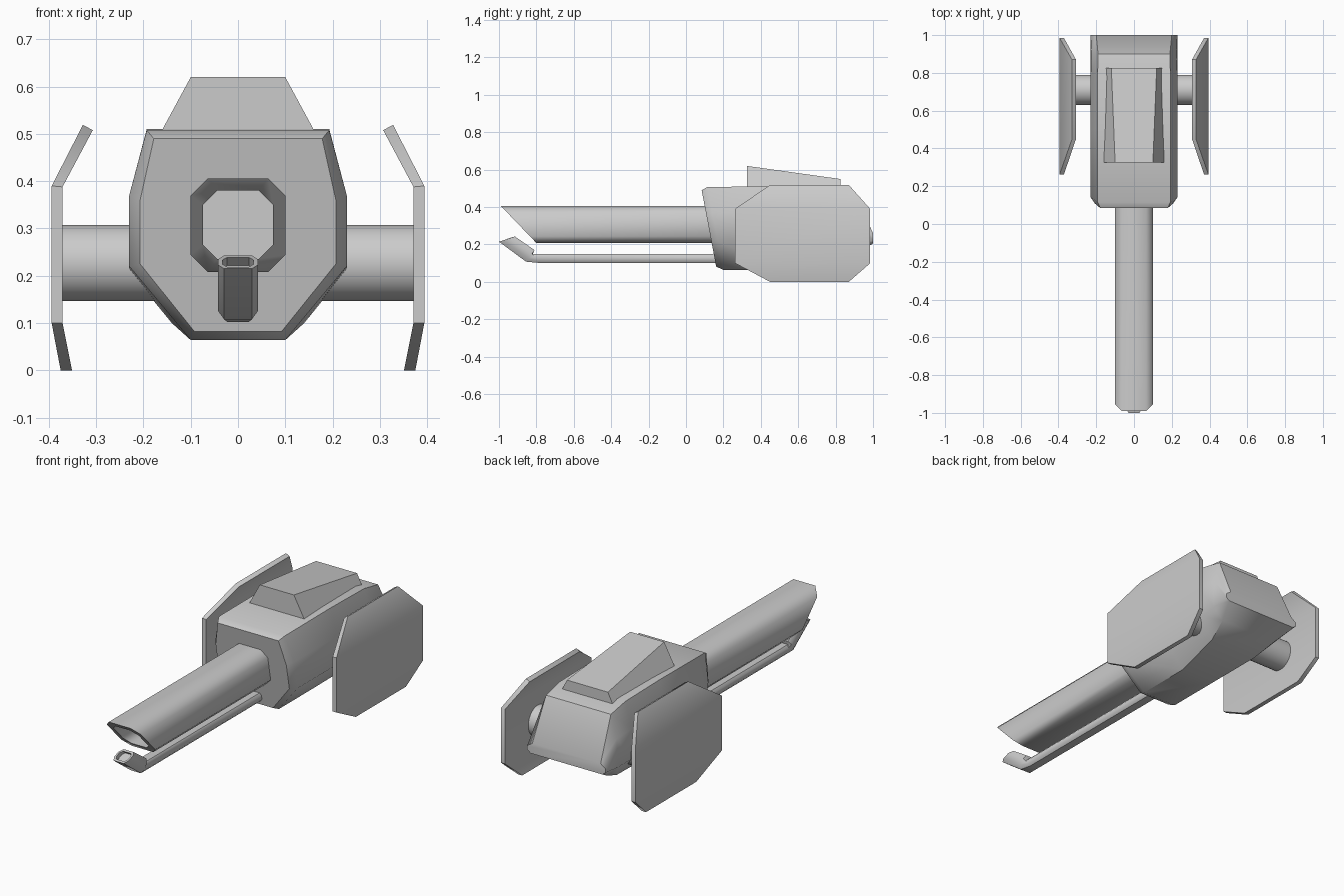
import bpy, bmesh, math

if "Cube" in bpy.data.objects:
    bpy.data.objects.remove(bpy.data.objects["Cube"])


def finish(bm, name, angle=50):
    bmesh.ops.recalc_face_normals(bm, faces=bm.faces[:])
    me = bpy.data.meshes.new(name)
    bm.to_mesh(me)
    bm.free()
    ob = bpy.data.objects.new(name, me)
    bpy.context.collection.objects.link(ob)
    bpy.ops.object.select_all(action='DESELECT')
    ob.select_set(True)
    bpy.context.view_layer.objects.active = ob
    bpy.ops.object.shade_smooth_by_angle(angle=math.radians(angle))
    return ob


def loft(name, rings, angle=50):
    """Skin matching rings of points and cap both ends."""
    bm = bmesh.new()
    vs = [[bm.verts.new(p) for p in r] for r in rings]
    n = len(vs[0])
    for a, b in zip(vs, vs[1:]):
        for i in range(n):
            j = (i + 1) % n
            bm.faces.new((a[i], a[j], b[j], b[i]))
    bm.faces.new(vs[0])
    bm.faces.new(vs[-1])
    return finish(bm, name, angle)


def octagon(half):
    """Mirror a half section of (x, z) points across x = 0."""
    return half + [(-x, z) for x, z in reversed(half)]


def box_oct(hw, z0, z1, c):
    return octagon([(hw - c, z1), (hw, z1 - c), (hw, z0 + c), (hw - c, z0)])


def place(sec, fy):
    return [(x, fy(z), z) for x, z in sec]


# Body: slanted front, flat belly, tail that tapers to a wide edge
def front(offset):
    return lambda z: 0.08 + offset + 0.19 * (0.51 - z)


full = octagon([(.193, .508), (.23, .37), (.23, .22), (.10, .064)])
small = octagon([(.178, .49), (.207, .36), (.207, .225), (.092, .082)])
loft("body", [
    place(small, front(0)),
    place(full, front(.035)),
    place(octagon([(.193, .51), (.23, .37), (.23, .22), (.10, .064)]), lambda z: .5),
    place(octagon([(.193, .505), (.23, .37), (.23, .21), (.14, .10)]), lambda z: .78),
    place(octagon([(.19, .48), (.225, .36), (.23, .21), (.17, .15)]), lambda z: .9),
    place(octagon([(.20, .26), (.23, .24), (.23, .22), (.21, .205)]), lambda z: 1.0),
])

# Raised roof: trapezoid section that lowers towards the rear
loft("roof_hump", [
    [(.165, .325, .50), (.10, .325, .62), (-.10, .325, .62), (-.165, .325, .50)],
    [(.155, .825, .48), (.12, .825, .55), (-.12, .825, .55), (-.155, .825, .48)],
], 60)

# Main barrel: hollow chamfered tube with a slanted mouth
def mouth(z):
    return -.99 + (.406 - z) * .96


outer = box_oct(.10, .208, .406, .036)
inner = box_oct(.074, .236, .38, .03)
loft("barrel", [
    place(outer, lambda z: .2),
    place(outer, mouth),
    place(inner, mouth),
    place(inner, lambda z: .08),
])


# Lower pipe: straight run, then an upturned nozzle with a recessed end
def tilted(hw, low, high, c=.28):
    """Flattened octagon between a low and a high (y, z) point."""
    pts = octagon([(hw * .7, 1), (hw, 1 - c), (hw, c), (hw * .7, 0)])
    return [(x, low[0] + (high[0] - low[0]) * t, low[1] + (high[1] - low[1]) * t)
            for x, t in pts]


loft("lower_pipe", [
    tilted(.032, (.25, .102), (.25, .148)),
    tilted(.032, (-.79, .102), (-.82, .148)),
    tilted(.042, (-.855, .108), (-.81, .17)),
    tilted(.042, (-1.0, .215), (-.915, .243)),
    tilted(.033, (-.986, .219), (-.929, .239)),
    tilted(.033, (-.966, .202), (-.909, .222)),
])

# Axle through the body
ring = [(math.cos(i * math.tau / 32) * .08, math.sin(i * math.tau / 32) * .08)
        for i in range(32)]
loft("axle", [[(x, .71 + a, .227 + b) for a, b in ring] for x in (-.375, .375)])

# Side shields: octagonal plates folded inwards at top and bottom
rows = [(.375, 0, .45, .87), (.394, .10, .262, .985),
        (.394, .39, .262, .985), (.328, .519, .45, .87)]
inset = [(.351, 0), (.371, .10), (.371, .388), (.307, .508)]
for side, label in ((1, "right"), (-1, "left")):
    rings = []
    for xs, zs in (([r[0] for r in rows], [r[1] for r in rows]),
                   ([p[0] for p in inset], [p[1] for p in inset])):
        left = [(side * x, r[2], z) for x, z, r in zip(xs, zs, rows)]
        right = [(side * x, r[3], z) for x, z, r in zip(xs, zs, rows)]
        rings.append((left, right))
    bm = bmesh.new()
    V = [[[bm.verts.new(p) for p in col] for col in plate] for plate in rings]
    # plate faces
    for a, b in V:
        for i in range(3):
            bm.faces.new((a[i], a[i + 1], b[i + 1], b[i]))
    # rim
    o = V[0][0] + V[0][1][::-1]
    n = V[1][0] + V[1][1][::-1]
    for i in range(8):
        j = (i + 1) % 8
        bm.faces.new((o[i], o[j], n[j], n[i]))
    finish(bm, label + "_shield", 45)
